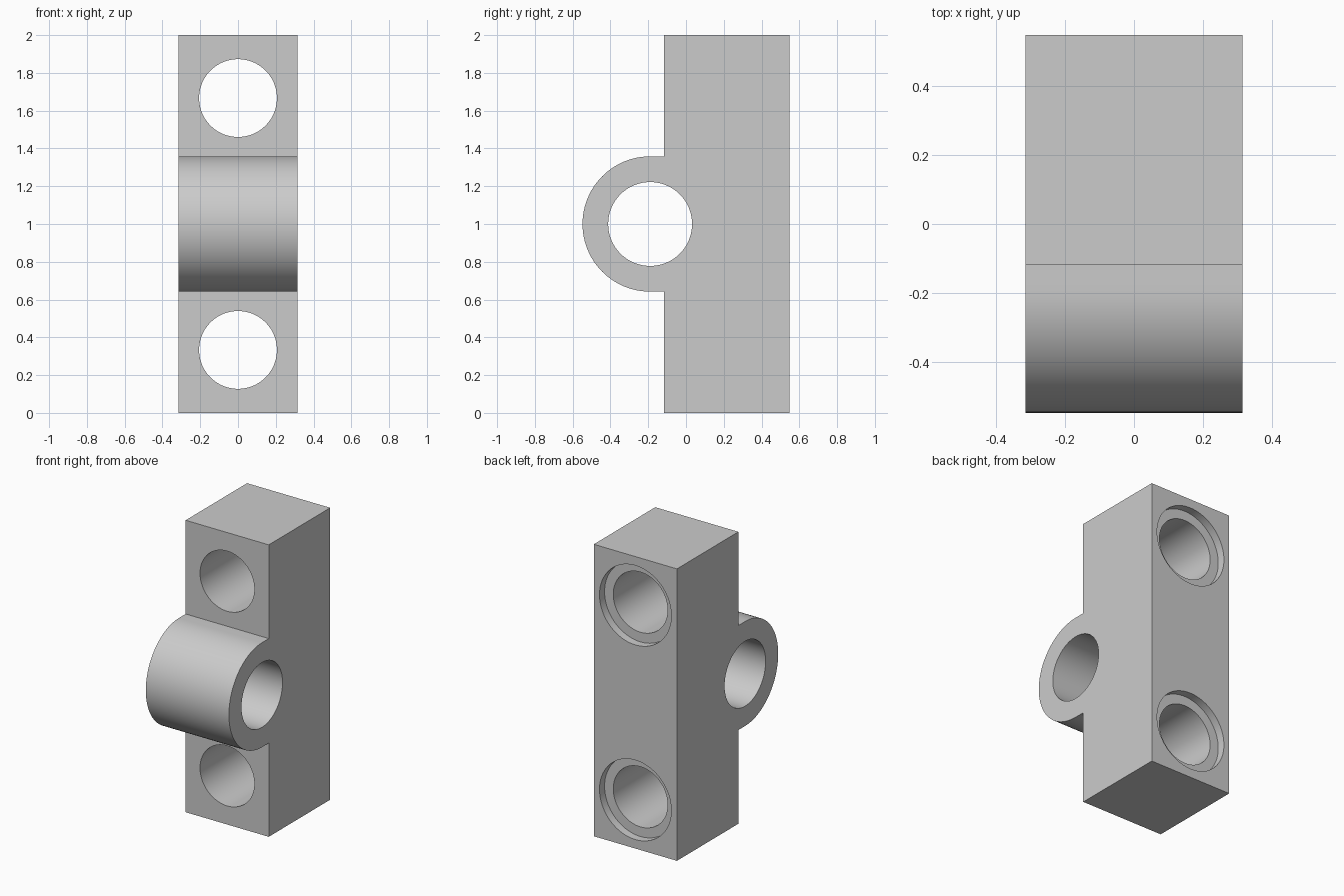
import bpy, bmesh, math
from mathutils import Matrix

cube = bpy.data.objects.get("Cube")
if cube:
    bpy.data.objects.remove(cube, do_unlink=True)

HALF_W = 0.315                      # half width in x
FRONT, BACK, HEIGHT = -0.117, 0.548, 2.0
PIN_Y, PIN_Z = -0.19, 1.0           # axis of the cross bore
BOSS_R, BORE_R = 0.358, 0.222
HOLE_R, SINK_R, SINK_DEPTH = 0.206, 0.272, 0.055

grey = bpy.data.materials.new("plain grey")
grey.use_nodes = True
colour = (0.6, 0.6, 0.6, 1)
grey.diffuse_color = colour
grey.node_tree.nodes["Principled BSDF"].inputs["Base Color"].default_value = colour


def make_object(name, bm):
    bmesh.ops.recalc_face_normals(bm, faces=bm.faces)
    mesh = bpy.data.meshes.new(name)
    bm.to_mesh(mesh)
    bm.free()
    mesh.materials.append(grey)
    obj = bpy.data.objects.new(name, mesh)
    bpy.context.collection.objects.link(obj)
    return obj


def cylinder(name, radius, length, axis, centre):
    bm = bmesh.new()
    turn = Matrix.Rotation(math.pi / 2, 4, "Y" if axis == "X" else "X")
    bmesh.ops.create_cone(bm, cap_ends=True, segments=96, radius1=radius,
                          radius2=radius, depth=length,
                          matrix=Matrix.Translation(centre) @ turn)
    return make_object(name, bm)


# Block with rounded boss: side profile extruded across the width
profile = [(FRONT, 0), (BACK, 0), (BACK, HEIGHT), (FRONT, HEIGHT),
           (FRONT, PIN_Z + BOSS_R)]
steps = 48
for i in range(steps + 1):
    a = math.pi / 2 + math.pi * i / steps
    profile.append((PIN_Y + BOSS_R * math.cos(a), PIN_Z + BOSS_R * math.sin(a)))
profile.append((FRONT, PIN_Z - BOSS_R))

bm = bmesh.new()
side = bm.faces.new([bm.verts.new((-HALF_W, y, z)) for y, z in profile])
extruded = bmesh.ops.extrude_face_region(bm, geom=[side])["geom"]
bmesh.ops.translate(bm, vec=(2 * HALF_W, 0, 0),
                    verts=[v for v in extruded if isinstance(v, bmesh.types.BMVert)])
body = make_object("mounting_block", bm)

# Cross bore, bolt holes and rear counterbores
cutters = [cylinder("cross_bore", BORE_R, 1, "X", (0, PIN_Y, PIN_Z))]
for z in (HEIGHT / 6, HEIGHT * 5 / 6):
    cutters.append(cylinder("bolt_hole", HOLE_R, 2, "Y", (0, 0, z)))
    cutters.append(cylinder("counterbore", SINK_R, 2 * SINK_DEPTH, "Y", (0, BACK, z)))

bpy.ops.object.select_all(action="DESELECT")
bpy.context.view_layer.objects.active = body
body.select_set(True)
for cutter in cutters:
    cutter.hide_render = True
    cut = body.modifiers.new(cutter.name, "BOOLEAN")
    cut.operation = "DIFFERENCE"
    cut.solver = "EXACT"
    cut.object = cutter
    bpy.ops.object.modifier_apply(modifier=cut.name)
    bpy.data.objects.remove(cutter, do_unlink=True)

bpy.ops.object.shade_smooth_by_angle(angle=math.radians(30))
